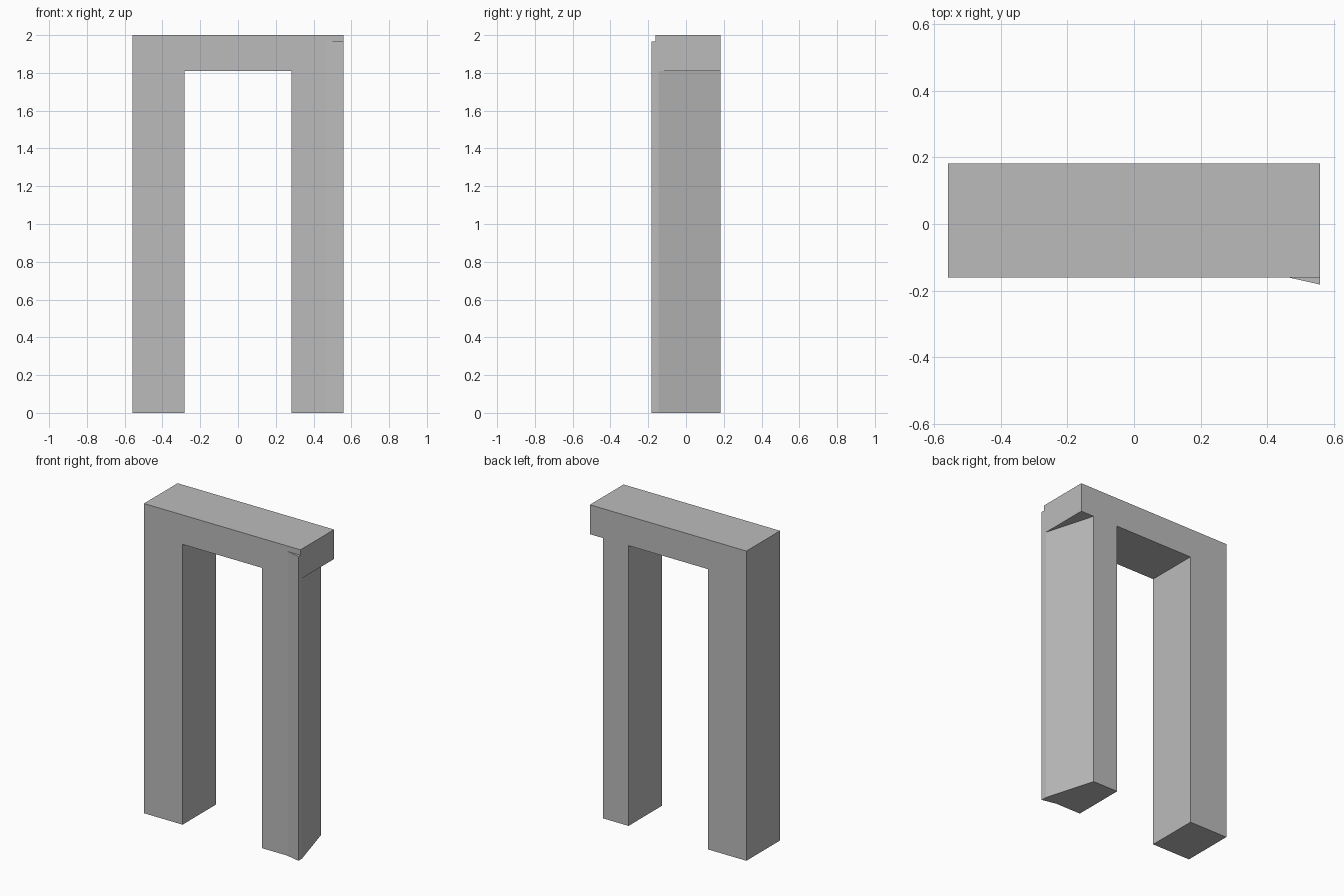
import bpy
import bmesh
from mathutils import Vector

cube = bpy.data.objects.get("Cube")
if cube:
    bpy.data.objects.remove(cube, do_unlink=True)

HALF_W, INNER = 0.559, 0.283
FRONT, BACK = -0.161, 0.182
LINTEL, TOP = 1.81, 2.0

grey = bpy.data.materials.new("plain grey")
grey.use_nodes = True
colour = (0.5, 0.5, 0.5, 1)
grey.diffuse_color = colour
grey.node_tree.nodes["Principled BSDF"].inputs["Base Color"].default_value = colour


def prism(name, outline, sweep):
    """Sweep a closed outline into a flat-sided solid."""
    bm = bmesh.new()
    face = bm.faces.new([bm.verts.new(p) for p in outline])
    swept = bmesh.ops.extrude_face_region(bm, geom=[face], use_keep_orig=True)
    moved = [g for g in swept["geom"] if isinstance(g, bmesh.types.BMVert)]
    bmesh.ops.translate(bm, verts=moved, vec=Vector(sweep))
    bmesh.ops.recalc_face_normals(bm, faces=bm.faces)
    mesh = bpy.data.meshes.new(name)
    bm.to_mesh(mesh)
    bm.free()
    mesh.materials.append(grey)
    obj = bpy.data.objects.new(name, mesh)
    bpy.context.collection.objects.link(obj)
    return obj


# Lintel with the straight post, drawn as a front profile
profile = [(-HALF_W, 0), (-INNER, 0), (-INNER, LINTEL),
           (HALF_W, LINTEL), (HALF_W, TOP), (-HALF_W, TOP)]
archway = prism("archway", [(x, FRONT, z) for x, z in profile],
                (0, BACK - FRONT, 0))

# Tapered post, drawn as a footprint with a flared front corner
footprint = [(INNER, FRONT), (0.466, FRONT), (HALF_W, -BACK),
             (HALF_W, -0.145), (0.464, BACK), (INNER, BACK)]
post = prism("tapered_post", [(x, y, 0) for x, y in footprint],
             (0, 0, 1.965))

# Merge the post into the lintel
union = archway.modifiers.new("join post", "BOOLEAN")
union.operation = "UNION"
union.solver = "EXACT"
union.object = post
bpy.context.view_layer.objects.active = archway
bpy.ops.object.modifier_apply(modifier=union.name)
bpy.data.objects.remove(post, do_unlink=True)
